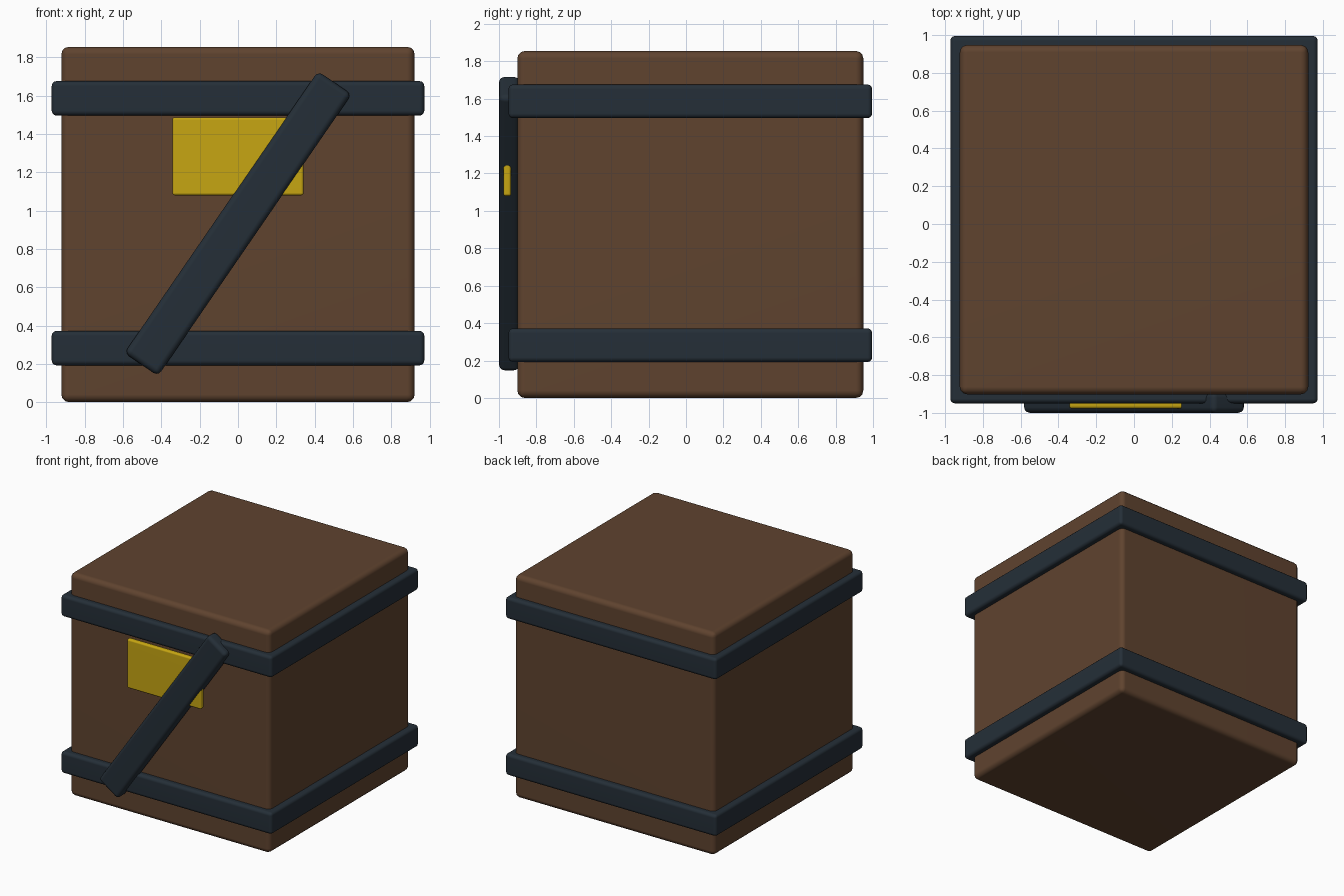
import bpy
import bmesh
import math

default = bpy.data.objects.get("Cube")
if default:
    bpy.data.objects.remove(default, do_unlink=True)


def make_material(name, colour):
    mat = bpy.data.materials.new(name)
    mat.use_nodes = True
    rgba = (*colour, 1.0)
    mat.diffuse_color = rgba
    mat.node_tree.nodes["Principled BSDF"].inputs["Base Color"].default_value = rgba
    return mat


wood = make_material("brown wood", (0.115, 0.056, 0.028))
iron = make_material("dark blue iron", (0.018, 0.028, 0.039))
gold = make_material("yellow gold", (0.57, 0.38, 0.006))


def rounded_box(name, size, centre, radius, mat, tilt=0.0):
    """Box with softly rounded edges, tilted about the front axis."""
    bm = bmesh.new()
    bmesh.ops.create_cube(bm, size=1.0)
    bmesh.ops.scale(bm, vec=size, verts=bm.verts)
    bmesh.ops.bevel(bm, geom=bm.edges[:], offset=radius, segments=3,
                    profile=0.5, affect='EDGES')
    mesh = bpy.data.meshes.new(name)
    bm.to_mesh(mesh)
    bm.free()
    mesh.materials.append(mat)
    obj = bpy.data.objects.new(name, mesh)
    obj.location = centre
    obj.rotation_euler.y = tilt
    bpy.context.collection.objects.link(obj)
    bpy.ops.object.select_all(action='DESELECT')
    obj.select_set(True)
    bpy.context.view_layer.objects.active = obj
    bpy.ops.object.shade_smooth_by_angle(angle=math.radians(40))
    # Keep the broad faces flat while the rounded edges stay smooth
    obj.modifiers.new("Flat faces", 'WEIGHTED_NORMAL').keep_sharp = True
    return obj


MIDDLE_Y = 0.023

# Wooden body
rounded_box("crate_body", (1.845, 1.85, 1.855), (0, MIDDLE_Y, 0.9275), 0.04, wood)

# Iron bands wrapped round the body
for name, z in (("lower_band", 0.282), ("upper_band", 1.586)):
    rounded_box(name, (1.945, 1.945, 0.18), (0, MIDDLE_Y, z), 0.025, iron)

# Name plate on the front
rounded_box("front_plate", (0.685, 0.042, 0.408), (0, -0.956, 1.283), 0.014, gold)

# Diagonal brace across the front
rounded_box("diagonal_brace", (1.785, 0.11, 0.213), (0, -0.945, 0.932), 0.03,
            iron, tilt=-math.radians(55.5))
